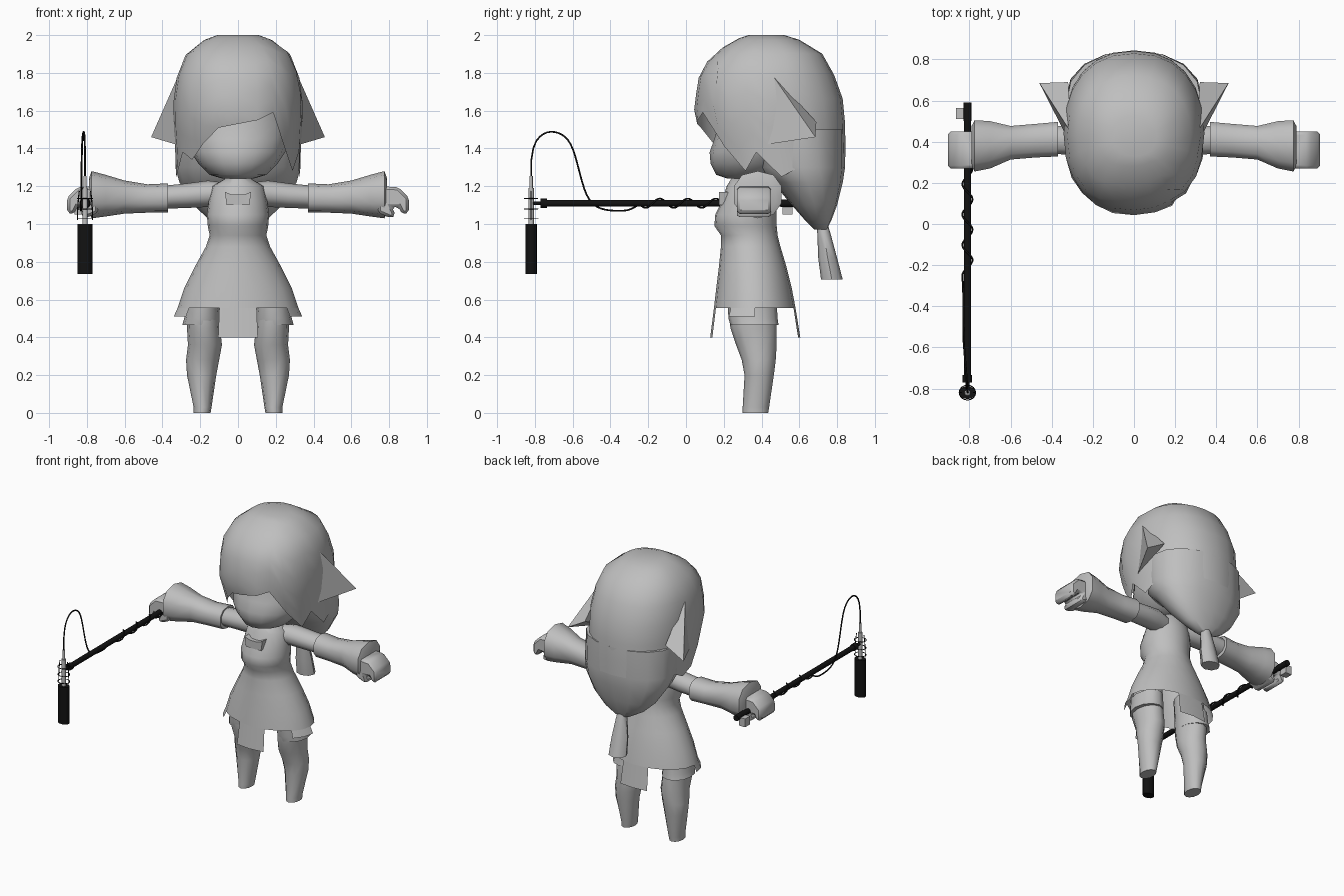
import bpy, bmesh, math
from mathutils import Vector

if "Cube" in bpy.data.objects:
    bpy.data.objects.remove(bpy.data.objects["Cube"])


def material(name, v):
    m = bpy.data.materials.new(name)
    m.diffuse_color = (v, v, v, 1)
    m.use_nodes = True
    m.node_tree.nodes["Principled BSDF"].inputs["Base Color"].default_value = m.diffuse_color
    return m


GREY = material("soft grey", 0.52)
BLACK = material("black", 0.006)


def make(name, verts, faces, mat=GREY, smooth=True):
    bm = bmesh.new()
    vs = [bm.verts.new(v) for v in verts]
    for f in faces:
        bm.faces.new([vs[i] for i in f])
    bmesh.ops.recalc_face_normals(bm, faces=bm.faces)
    me = bpy.data.meshes.new(name)
    bm.to_mesh(me)
    bm.free()
    me.materials.append(mat)
    ob = bpy.data.objects.new(name, me)
    bpy.context.collection.objects.link(ob)
    if smooth:
        bpy.ops.object.select_all(action='DESELECT')
        ob.select_set(True)
        bpy.context.view_layer.objects.active = ob
        bpy.ops.object.shade_smooth_by_angle(angle=math.radians(50))
    return ob


def oval(a0, a1, b0, b1, n, e=2.0):
    """Rounded outline; index 0 lies at b0 and it turns towards a1."""
    pts = []
    for i in range(n):
        t = 2 * math.pi * i / n
        s, c = math.sin(t), -math.cos(t)
        s = math.copysign(abs(s) ** (2 / e), s)
        c = math.copysign(abs(c) ** (2 / e), c)
        pts.append(((a0 + a1) / 2 + (a1 - a0) / 2 * s,
                    (b0 + b1) / 2 + (b1 - b0) / 2 * c))
    return pts


def grid_faces(rows, n):
    return [(r * n + i, r * n + (i + 1) % n, (r + 1) * n + (i + 1) % n, (r + 1) * n + i)
            for r in range(rows - 1) for i in range(n)]


def loft(name, rings, n=12, axis='z', mat=GREY, e=2.0, side=1, caps=(True, True)):
    """rings: (position on axis, min a, max a, min b, max b)"""
    verts = []
    for p, a0, a1, b0, b1 in rings:
        for a, b in oval(a0, a1, b0, b1, n, e):
            x, y, z = {'z': (a, b, p), 'x': (p, a, b), 'y': (a, p, b)}[axis]
            verts.append((x * side, y, z))
    faces = grid_faces(len(rings), n)
    if caps[0]:
        faces.append(tuple(range(n)))
    if caps[1]:
        faces.append(tuple(range(len(verts) - n, len(verts))))
    return make(name, verts, faces, mat)


def prism(name, outline, y0, y1, mat=GREY, side=1, bevel=0.0):
    n = len(outline)
    verts = [(x * side, y, z) for y in (y0, y1) for x, z in outline]
    ob = make(name, verts, grid_faces(2, n) + [tuple(range(n)), tuple(range(n, 2 * n))], mat)
    if bevel:
        m = ob.modifiers.new("round", 'BEVEL')
        m.width, m.segments = bevel, 1
    return ob


def wire(name, pts, r, cyclic=False, mat=BLACK):
    cu = bpy.data.curves.new(name, 'CURVE')
    cu.dimensions = '3D'
    cu.bevel_depth, cu.bevel_resolution, cu.resolution_u = r, 1, 4
    sp = cu.splines.new('NURBS' if not cyclic else 'POLY')
    sp.points.add(len(pts) - 1)
    for q, p in zip(sp.points, pts):
        q.co = (*p, 1)
    sp.use_cyclic_u = cyclic
    sp.use_endpoint_u = True
    cu.materials.append(mat)
    ob = bpy.data.objects.new(name, cu)
    bpy.context.collection.objects.link(ob)


# hair cap: columns run from the crown to a jagged lower edge
CAP = [(2.0, .33, .52, .11), (1.98, .27, .59, .17), (1.92, .17, .71, .265), (1.82, .075, .77, .315),
       (1.7, .055, .825, .34), (1.58, .04, .84, .345), (1.45, .09, .845, .335), (1.2, .19, .84, .325)]


def cap_ring(z):
    for a, b in zip(CAP, CAP[1:]):
        if z >= b[0]:
            t = (a[0] - z) / (a[0] - b[0])
            return [p + (q - p) * t for p, q in zip(a, b)]
    return CAP[-1]


right_edge = [1.53, 1.55, 1.59, 1.41, 1.28, 1.38, 1.25, 1.30]
left_edge = [1.51, 1.43, 1.34, 1.38, 1.28, 1.25, 1.30]
edge = right_edge + [1.3] * 9 + left_edge[::-1]
N = len(edge)
verts = []
levels = [1, .965, .86, .7, .52, .34, .16, 0]
for f in levels:
    for i, zb in enumerate(edge):
        z = zb + (2 - zb) * f
        _, yf, yb, hw = cap_ring(z)
        x, y = oval(-hw, hw, yf, yb, N, 2.25)[i]
        verts.append((x, y, z))
make("hair_cap", verts, grid_faces(len(levels), N) + [tuple(range(N))])

# long back hair and its tied tail
loft("back_hair", [(1.5, -.33, .33, .33, .843), (1.3, -.332, .332, .37, .842), (1.22, -.31, .31, .46, .83),
                   (1.1, -.235, .235, .56, .80), (1.02, -.15, .15, .63, .77),
                   (.97, -.06, .06, .68, .745)], 16, e=2.2)
loft("hair_tail", [(1.0, -.03, .03, .69, .75), (.95, -.04, .04, .695, .765), (.82, -.06, .06, .70, .80),
                   (.705, -.065, .065, .715, .83)], 8)

# head, neck
loft("head", [(1.24, -.08, .08, .22, .42), (1.26, -.15, .15, .16, .50), (1.32, -.21, .21, .13, .58),
              (1.38, -.25, .25, .125, .62), (1.45, -.27, .27, .15, .66), (1.52, -.28, .28, .17, .68),
              (1.7, -.25, .25, .2, .68)], 16)
loft("neck", [(1.12, -.08, .08, .26, .43), (1.3, -.06, .06, .28, .42)], 10)

# dress
DN = 20
loft("dress", [(1.24, -.07, .07, .24, .43), (1.2, -.135, .135, .215, .46), (1.12, -.155, .155, .19, .475),
               (1.05, -.165, .165, .155, .48), (.99, -.16, .16, .15, .48), (.94, -.15, .15, .185, .485),
               (.88, -.17, .17, .185, .5), (.78, -.225, .225, .175, .53), (.66, -.285, .285, .16, .56),
               (.555, -.32, .32, .148, .58)], DN, caps=(True, False))
# hanging hem panels, front and back
top = oval(-.32, .32, .148, .58, DN)
for name, start, low in (("front_panel", -1, .40), ("back_panel", 9, .40),
                         ("right_hem", 3, .51), ("left_hem", -5, .51)):
    ids = [(start + k) % DN for k in range(3)]
    bot = oval(-.34, .34, .128, .605, DN)
    vs = [(*top[i], .555) for i in ids] + [(*bot[i], low) for i in ids]
    make(name, vs, [(0, 1, 4, 3), (1, 2, 5, 4)])
prism("collar_plate", [(-.07, 1.17), (-.06, 1.10), (.06, 1.10), (.07, 1.17), (.03, 1.155), (-.03, 1.155)], .175, .23)

for side, label in ((1, "left"), (-1, "right")):
    # flared side lock
    make(label + "_side_lock", [(side * x, y, z) for x, y, z in
         ((.31, .45, 1.80), (.46, .685, 1.46), (.325, .42, 1.42), (.32, .69, 1.54))],
         [(0, 1, 2), (0, 3, 1), (1, 3, 2), (0, 2, 3)])
    # arm, sleeve, hand
    loft(label + "_upper_arm", [(.08, .30, .45, 1.09, 1.22), (.16, .32, .47, 1.09, 1.23),
                                (.27, .33, .48, 1.085, 1.215), (.42, .34, .48, 1.08, 1.2)], 10, 'x', side=side)
    loft(label + "_sleeve", [(.37, .325, .50, 1.06, 1.215), (.48, .32, .49, 1.06, 1.21), (.60, .31, .48, 1.055, 1.23),
                             (.70, .265, .505, 1.04, 1.26), (.775, .25, .51, 1.03, 1.28),
                             (.79, .28, .48, 1.06, 1.24)], 10, 'x', e=2.4, side=side)
    prism(label + "_hand", [(.74, 1.2), (.85, 1.195), (.905, 1.14), (.905, 1.06), (.87, 1.05), (.85, 1.09),
                            (.815, 1.09), (.835, 1.045), (.81, 1.03), (.74, 1.06)], .27, .45, side=side, bevel=.015)
    # leg with stocking cuff
    loft(label + "_leg", [(0, .145, .235, .30, .435), (.03, .14, .235, .30, .44), (.2, .115, .27, .31, .465),
                          (.28, .10, .275, .295, .475), (.36, .085, .265, .265, .48), (.45, .095, .27, .235, .48),
                          (.54, .10, .27, .225, .47), (.7, .08, .25, .24, .46)], 12, side=side)
    loft(label + "_stocking_cuff", [(.465, .095, .295, .235, .49), (.5, .095, .285, .225, .485),
                                    (.58, .10, .275, .22, .48)], 12, side=side)

# boom pole with end clamps
PX, PZ = -.81, 1.11


def tube(name, y0, y1, r):
    loft(name, [(y, PX - r, PX + r, PZ - r, PZ + r) for y in (y0, y1)], 10, 'y', BLACK)


tube("boom_pole", -.77, .59, .018)
tube("front_clamp", -.77, -.735, .024)
tube("rear_grip", .50, .59, .021)
tube("mount_arm", -.82, -.76, .01)
prism("battery_box", [(-.865, 1.05), (-.815, 1.05), (-.815, 1.11), (-.865, 1.11)], .51, .565)

# microphone and its shock mount
MY = -.82


def barrel(name, z0, z1, rx, ry, mat):
    loft(name, [(z, PX - rx, PX + rx, MY - ry, MY + ry) for z in (z0, z1)], 14, mat=mat)


barrel("mic_foam", .735, 1.0, .041, .031, BLACK)
barrel("mic_body", 1.0, 1.19, .014, .014, GREY)
barrel("mic_plug", 1.19, 1.255, .009, .009, GREY)
for z in (1.03, 1.08, 1.135):
    wire("mount_ring", [(PX + .04 * math.cos(a * math.pi / 8), MY + .036 * math.sin(a * math.pi / 8), z)
                        for a in range(16)], .0025, True)
for s in (-1, 1):
    wire("mount_strut", [(PX + s * .04, MY, 1.02), (PX + s * .04, MY, 1.1), (PX + s * .03, MY, 1.175)], .003)

# cable: loop over the mount, then wound along the pole
loop = [(-.82, 1.25), (-.825, 1.40), (-.77, 1.485), (-.69, 1.495), (-.61, 1.45), (-.57, 1.30), (-.53, 1.14),
        (-.47, 1.08), (-.38, 1.068), (-.29, 1.07)]
cable = [(PX - .02 * min(1, max(0, (y + .8) * 4)), y, z) for y, z in loop]
for k in range(30):
    a = k * math.pi / 4 + math.pi
    cable.append((PX + .027 * math.cos(a), -.25 + k * .0185, PZ + .027 * math.sin(a)))
wire("cable", cable, .005)
